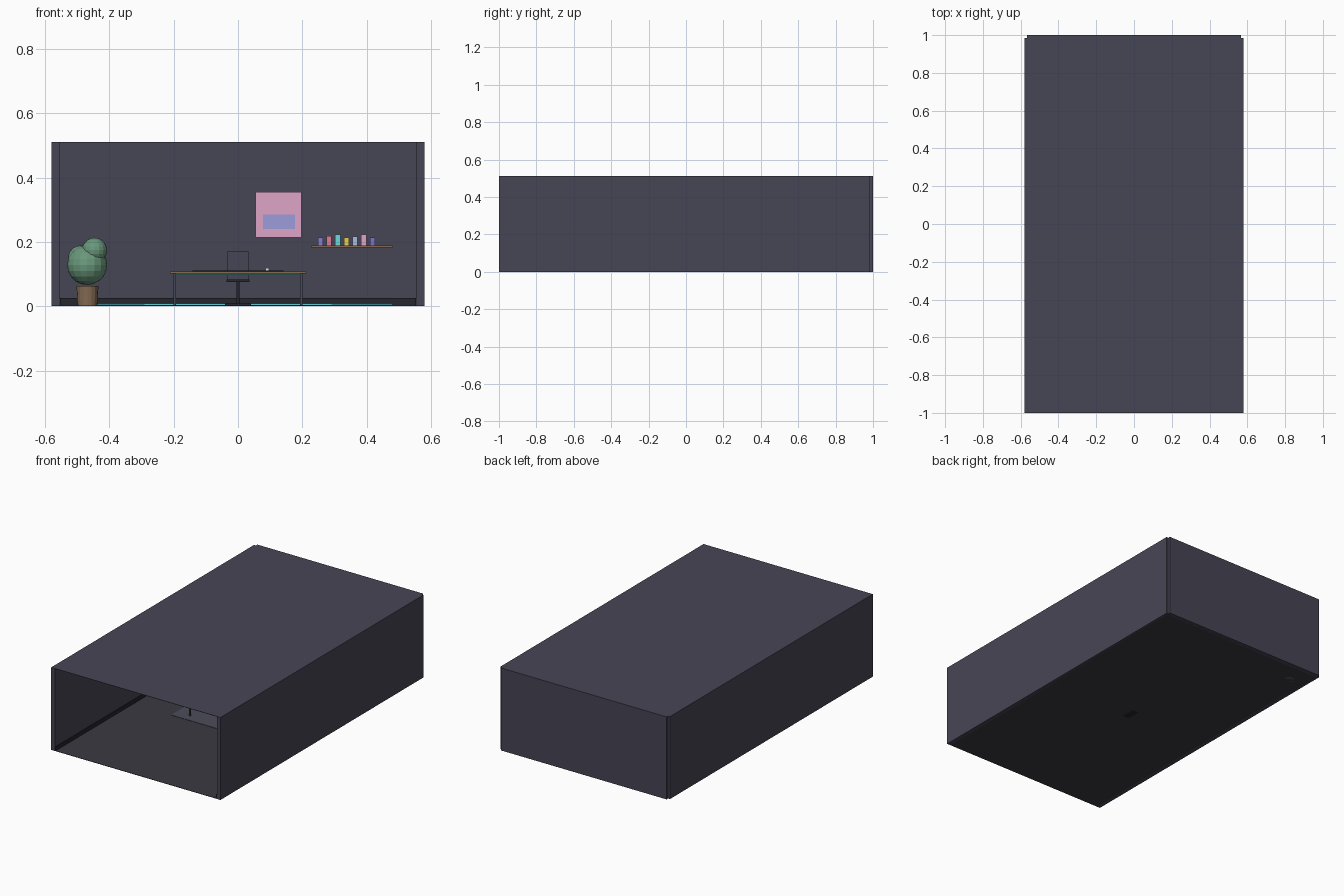
import bpy, bmesh

if "Cube" in bpy.data.objects:
    bpy.data.objects.remove(bpy.data.objects["Cube"])


def mat(name, r, g, b):
    """Material from 0-255 display colour."""
    m = bpy.data.materials.new(name)
    m.diffuse_color = [(c / 255) ** 2.2 for c in (r, g, b)] + [1]
    m.use_nodes = True
    m.node_tree.nodes["Principled BSDF"].inputs["Base Color"].default_value = m.diffuse_color
    return m


WALL = mat("wall_paint", 72, 71, 85)
FLOOR = mat("floor_finish", 60, 60, 67)
DARK = mat("dark_trim", 42, 42, 50)
RUG = mat("rug_fabric", 78, 78, 90)
WOOD = mat("wood", 130, 106, 84)
METAL = mat("leg_metal", 75, 76, 88)
TEAL = mat("teal_strip", 90, 205, 215)
GREEN = mat("leaf_green", 105, 150, 122)
PINK = mat("pink", 222, 163, 198)
LILAC = mat("lilac", 155, 155, 218)
PALE = mat("pale", 230, 230, 235)


def finish(name, bm, material):
    me = bpy.data.meshes.new(name)
    bm.to_mesh(me)
    bm.free()
    ob = bpy.data.objects.new(name, me)
    ob.data.materials.append(material)
    bpy.context.collection.objects.link(ob)
    return ob


def box(name, x, y, z, material):
    """Box from (min, max) ranges on each axis."""
    bm = bmesh.new()
    bmesh.ops.create_cube(bm, size=1)
    for v in bm.verts:
        v.co = [r[0] + (c + 0.5) * (r[1] - r[0]) for c, r in zip(v.co, (x, y, z))]
    return finish(name, bm, material)


def cone(name, x, y, z, r1, r2, material, sides=16):
    bm = bmesh.new()
    bmesh.ops.create_cone(bm, cap_ends=True, segments=sides, radius1=r1, radius2=r2, depth=z[1] - z[0])
    bmesh.ops.translate(bm, vec=(x, y, sum(z) / 2), verts=bm.verts)
    return finish(name, bm, material)


def ball(name, pos, r, material):
    bm = bmesh.new()
    bmesh.ops.create_uvsphere(bm, u_segments=16, v_segments=10, radius=r)
    bmesh.ops.translate(bm, vec=pos, verts=bm.verts)
    return finish(name, bm, material)


# Room shell, open at the front
H = 0.511
box("floor", (-0.567, 0.567), (-1, 0.985), (0, 0.002), FLOOR)
box("ceiling", (-0.567, 0.567), (-1, 0.985), (H - 0.002, H), WALL)
box("back_wall", (-0.567, 0.567), (0.971, 1), (0, H), WALL)
for s, side in ((-1, "left"), (1, "right")):
    box(side + "_wall", sorted((s * 0.58, s * 0.555)), (-1, 0.985), (0, H), WALL)
    box(side + "_baseboard", sorted((s * 0.556, s * 0.55)), (-1, 0.97), (0.002, 0.025), DARK)
box("back_baseboard", (-0.55, 0.55), (0.965, 0.972), (0.002, 0.025), DARK)
box("floor_light_strip", (-0.48, 0.48), (0.957, 0.965), (0.003, 0.009), TEAL)

# Rug
box("rug", (-0.29, 0.29), (-0.24, 0.12), (0.001, 0.004), RUG)

# Desk with slim legs and a light strip below the top
box("desk_top", (-0.212, 0.212), (-0.21, -0.075), (0.102, 0.108), WOOD)
box("desk_light_strip", (-0.195, 0.195), (-0.2, -0.196), (0.097, 0.102), mat("desk_teal", 60, 120, 115))
for x in (-0.197, 0.197):
    for y in (-0.19, -0.095):
        box("desk_leg", (x - 0.004, x + 0.004), (y - 0.004, y + 0.004), (0.003, 0.102), METAL)
box("desk_mat", (-0.142, 0.142), (-0.185, -0.11), (0.108, 0.111), DARK)
box("desk_mouse", (0.085, 0.096), (-0.155, -0.137), (0.111, 0.118), PALE)

# Chair behind the desk
box("chair_base", (-0.04, 0.04), (-0.095, -0.005), (0, 0.008), DARK)
cone("chair_stem", 0, -0.05, (0.008, 0.076), 0.005, 0.005, DARK, 12)
box("chair_seat", (-0.035, 0.035), (-0.085, -0.015), (0.075, 0.083), DARK)
box("chair_back", (-0.033, 0.033), (-0.02, -0.01), (0.083, 0.17), WALL)

# Picture on the back wall
box("picture_panel", (0.055, 0.198), (0.964, 0.972), (0.213, 0.355), PINK)
box("picture_block", (0.078, 0.177), (0.961, 0.965), (0.24, 0.285), LILAC)

# Wall shelf with a row of small books
box("shelf", (0.228, 0.48), (0.915, 0.972), (0.182, 0.188), WOOD)
colours = [mat("book_violet", 135, 125, 205), mat("book_rose", 222, 125, 150),
           mat("book_cyan", 105, 215, 220), mat("book_yellow", 225, 205, 90),
           mat("book_sky", 165, 185, 225), PINK, mat("book_purple", 125, 115, 195)]
tops = (0.213, 0.218, 0.223, 0.214, 0.217, 0.223, 0.214)
for i, (c, t) in enumerate(zip(colours, tops)):
    x = 0.256 + i * 0.027
    box("book", (x - 0.008, x + 0.008), (0.93, 0.957), (0.188, t), c)

# Potted plant
cone("plant_pot", -0.468, 0.85, (0, 0.063), 0.031, 0.034, WOOD)
ball("foliage_main", (-0.469, 0.85, 0.128), 0.062, GREEN)
ball("foliage_right", (-0.446, 0.835, 0.174), 0.039, GREEN)
ball("foliage_left", (-0.489, 0.865, 0.15), 0.039, GREEN)
